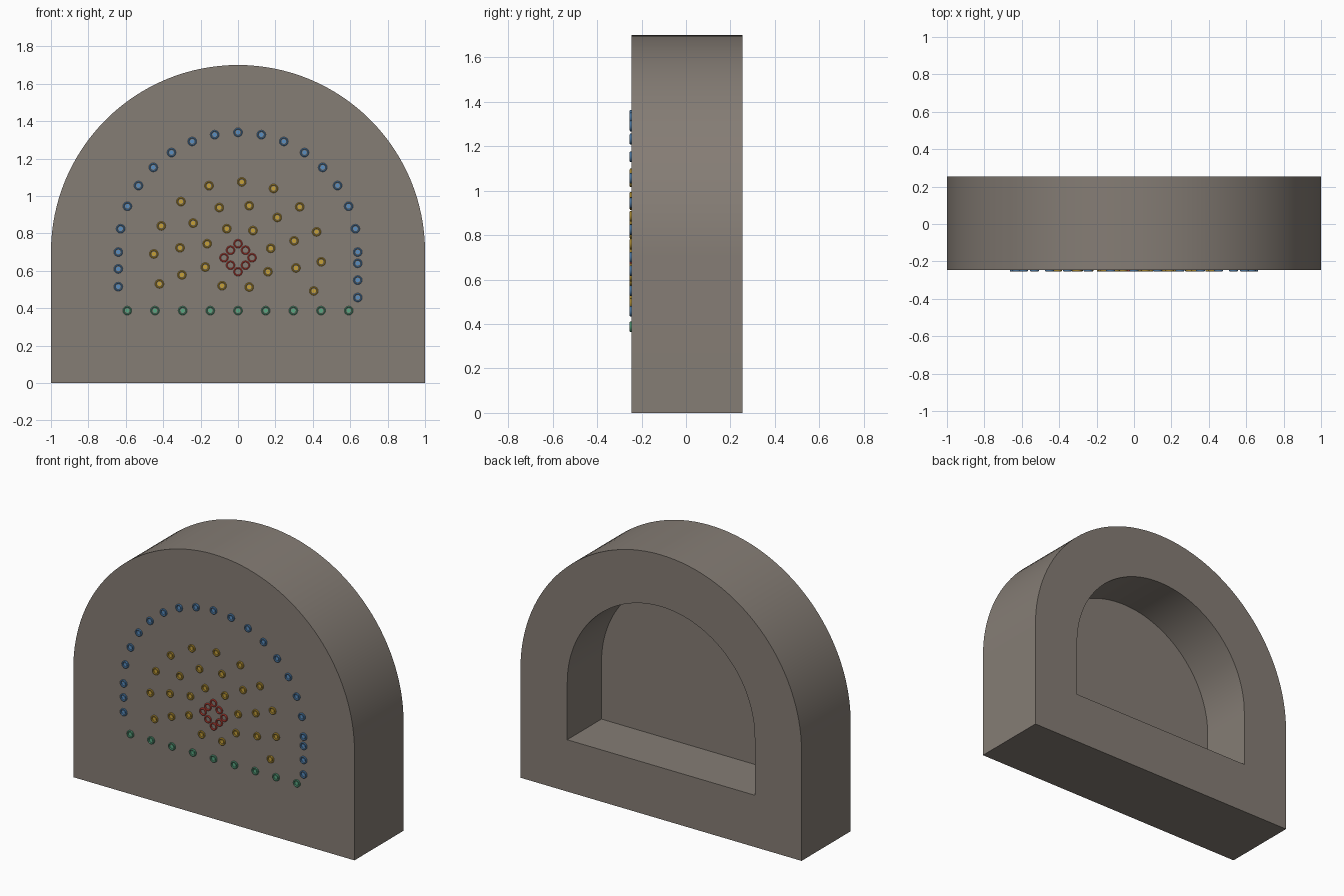
import bpy, bmesh, math

if "Cube" in bpy.data.objects:
    bpy.data.objects.remove(bpy.data.objects["Cube"])

FRONT, BACK, RECESS = -0.245, 0.254, -0.094
SPRING = 0.70          # height where the arch begins


def material(name, rgb):
    m = bpy.data.materials.new(name)
    m.diffuse_color = (*rgb, 1)
    m.use_nodes = True
    m.node_tree.nodes["Principled BSDF"].inputs["Base Color"].default_value = m.diffuse_color
    return m


rock = material("rock grey", (0.235, 0.205, 0.178))
blue = material("perimeter blue", (0.10, 0.27, 0.53))
yellow = material("production yellow", (0.56, 0.35, 0.04))
green = material("floor green", (0.10, 0.38, 0.22))
red = material("cut red", (0.70, 0.07, 0.05))


def finish(name, bm, mat, angle=30):
    bmesh.ops.recalc_face_normals(bm, faces=bm.faces)
    me = bpy.data.meshes.new(name)
    bm.to_mesh(me)
    bm.free()
    me.materials.append(mat)
    ob = bpy.data.objects.new(name, me)
    bpy.context.collection.objects.link(ob)
    bpy.ops.object.select_all(action='DESELECT')
    ob.select_set(True)
    bpy.context.view_layer.objects.active = ob
    bpy.ops.object.shade_smooth_by_angle(angle=math.radians(angle))
    return ob


def arch(bm, r, floor, y, segs=64):
    """Loop of a straight-sided arch outline at depth y."""
    pts = [(-r, floor)]
    pts += [(-r * math.cos(math.pi * i / segs), SPRING + r * math.sin(math.pi * i / segs))
            for i in range(segs + 1)]
    pts.append((r, floor))
    return [bm.verts.new((x, y, z)) for x, z in pts]


def bridge(bm, a, b):
    n = len(a)
    for i in range(n):
        j = (i + 1) % n
        bm.faces.new((a[i], a[j], b[j], b[i]))


# Rock block: solid front, arched recess cut into the back
bm = bmesh.new()
loops = [arch(bm, 1, 0, FRONT), arch(bm, 1, 0, BACK),
         arch(bm, 0.667, 0.333, BACK), arch(bm, 0.667, 0.333, RECESS)]
for a, b in zip(loops, loops[1:]):
    bridge(bm, a, b)
bm.faces.new(loops[0])
bm.faces.new(loops[-1])
finish("rock_block", bm, rock)


def circle(bm, x, z, r, y, n=16):
    return [bm.verts.new((x + r * math.cos(2 * math.pi * i / n), y,
                          z + r * math.sin(2 * math.pi * i / n))) for i in range(n)]


def holes(name, points, mat, plug):
    """Raised collars on the face, optionally with a charge plug inside."""
    bm = bmesh.new()
    for x, z in points:
        rings = [circle(bm, x, z, r, FRONT + y) for r, y in
                 ((0.024, 0.002), (0.024, -0.006), (0.020, -0.009), (0.016, -0.006), (0.016, 0.002))]
        for a, b in zip(rings, rings[1:]):
            bridge(bm, a, b)
        if plug:
            base, tip = circle(bm, x, z, 0.012, FRONT + 0.002), circle(bm, x, z, 0.012, FRONT - 0.005)
            bridge(bm, base, tip)
            bm.faces.new(tip)
    finish(name, bm, mat)


# Perimeter holes: arch plus a few down the walls
perimeter = [(0.64 * math.cos(math.pi * i / 16), SPRING + 0.64 * math.sin(math.pi * i / 16))
             for i in range(17)]
perimeter += [(-0.64, 0.61), (-0.64, 0.515), (0.64, 0.64), (0.64, 0.55), (0.64, 0.457)]
holes("perimeter_holes", perimeter, blue, True)

# Floor row
holes("floor_holes", [(0.148 * i, 0.387) for i in range(-4, 5)], green, True)

# Central diamond of empty cut holes
cut = [(0, 0.745), (0, 0.595), (0.075, 0.67), (-0.075, 0.67)]
cut += [(sx * 0.04, 0.67 + sz * 0.04) for sx in (-1, 1) for sz in (-1, 1)]
holes("cut_holes", cut, red, False)

# Scattered production holes
production = [
    (0.02, 1.075), (-0.155, 1.055), (0.19, 1.04), (-0.305, 0.97), (-0.10, 0.938),
    (0.06, 0.948), (0.33, 0.942), (0.21, 0.885), (-0.41, 0.84), (-0.24, 0.855),
    (-0.06, 0.825), (0.08, 0.815), (0.42, 0.808), (0.30, 0.76), (-0.165, 0.745),
    (-0.31, 0.723), (-0.45, 0.69), (0.175, 0.72), (-0.175, 0.62), (-0.30, 0.578),
    (0.16, 0.595), (0.31, 0.615), (0.445, 0.648), (-0.42, 0.53), (-0.085, 0.52),
    (0.06, 0.513), (0.405, 0.492)]
holes("production_holes", production, yellow, True)
